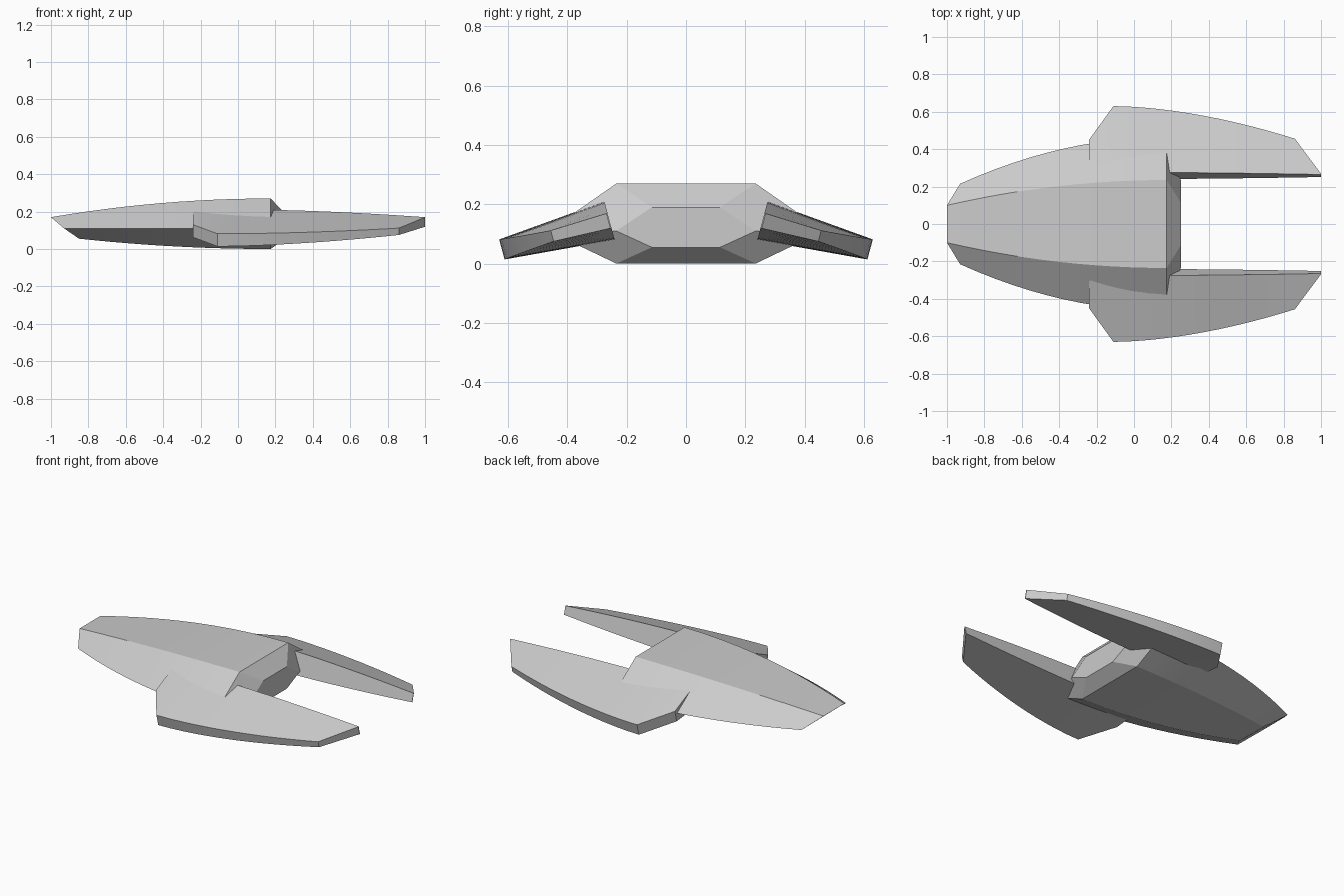
import bpy, bmesh, math

cube = bpy.data.objects.get("Cube")
if cube:
    bpy.data.objects.remove(cube)

grey = bpy.data.materials.new("hull grey")
grey.use_nodes = True
GREY = (0.6, 0.6, 0.6, 1)
grey.diffuse_color = GREY
grey.node_tree.nodes["Principled BSDF"].inputs["Base Color"].default_value = GREY


def loft(name, rings):
    """Skin a list of equal-length closed rings and cap both ends."""
    bm = bmesh.new()
    loops = [[bm.verts.new(p) for p in ring] for ring in rings]
    for a, b in zip(loops, loops[1:]):
        for i in range(len(a)):
            j = (i + 1) % len(a)
            bm.faces.new((a[i], a[j], b[j], b[i]))
    bm.faces.new(loops[0])
    bm.faces.new(loops[-1])
    bmesh.ops.recalc_face_normals(bm, faces=bm.faces)
    mesh = bpy.data.meshes.new(name)
    bm.to_mesh(mesh)
    bm.free()
    mesh.materials.append(grey)
    obj = bpy.data.objects.new(name, mesh)
    bpy.context.collection.objects.link(obj)
    bpy.ops.object.select_all(action='DESELECT')
    obj.select_set(True)
    bpy.context.view_layer.objects.active = obj
    bpy.ops.object.shade_smooth_by_angle(angle=math.radians(20))
    return obj


def mix(a, b, t):
    return a + (b - a) * t


def hexagon(top, side, bottom):
    """Six-sided section from (x, half width, z) corners, mirrored in y."""
    half = [top, side, bottom]
    return ([(x, y, z) for x, y, z in half] +
            [(x, -y, z) for x, y, z in reversed(half)])


# Fuselage: raked nose swelling to the stern, then a tapered tail cap
STERN = 0.175
STEPS = 12
sections = []
for i in range(STEPS + 1):
    t = i / STEPS
    e = 1 - (1 - t) ** 2
    sections.append(hexagon(
        (mix(-1.0, STERN, t), mix(0.1, 0.235, e), mix(0.17, 0.27, e)),
        (mix(-0.93, STERN, t), mix(0.215, 0.465, e), 0.11),
        (mix(-0.85, STERN, t), mix(0.1, 0.235, e), mix(0.055, 0.0, e))))
sections.append(hexagon((0.25, 0.115, 0.19), (0.25, 0.235, 0.11), (0.25, 0.115, 0.055)))
loft("fuselage", sections)


# Wings: drooping plates, thick at the root, thin at the curved outer edge
DROOP = math.radians(15)
ROOT_Y, ROOT_Z = 0.258, 0.145
FRONT, TIP = -0.11, 0.86


def wing_section(x, span, edge, root, side):
    ring = []
    for v, n in ((0, root / 2), (span, edge / 2), (span, -edge / 2), (0, -root / 2)):
        y = ROOT_Y + v * math.cos(DROOP) + n * math.sin(DROOP)
        z = ROOT_Z - v * math.sin(DROOP) + n * math.cos(DROOP)
        ring.append((x, side * y, z))
    return ring


for side, name in ((1, "back_wing"), (-1, "front_wing")):
    rings = [wing_section(-0.24, 0.19, 0.07, 0.134, side)]
    for i in range(STEPS + 1):
        t = i / STEPS
        x = mix(FRONT, TIP, t)
        root = 0.134 - 0.082 * max(0, (x - 0.1) / 0.9) ** 1.6
        rings.append(wing_section(x, 0.376 - 0.176 * t ** 1.75,
                                  mix(0.07, 0.038, t ** 1.5), root, side))
    rings.append(wing_section(1.0, 0.004, 0.052, 0.052, side))
    loft(name, rings)
